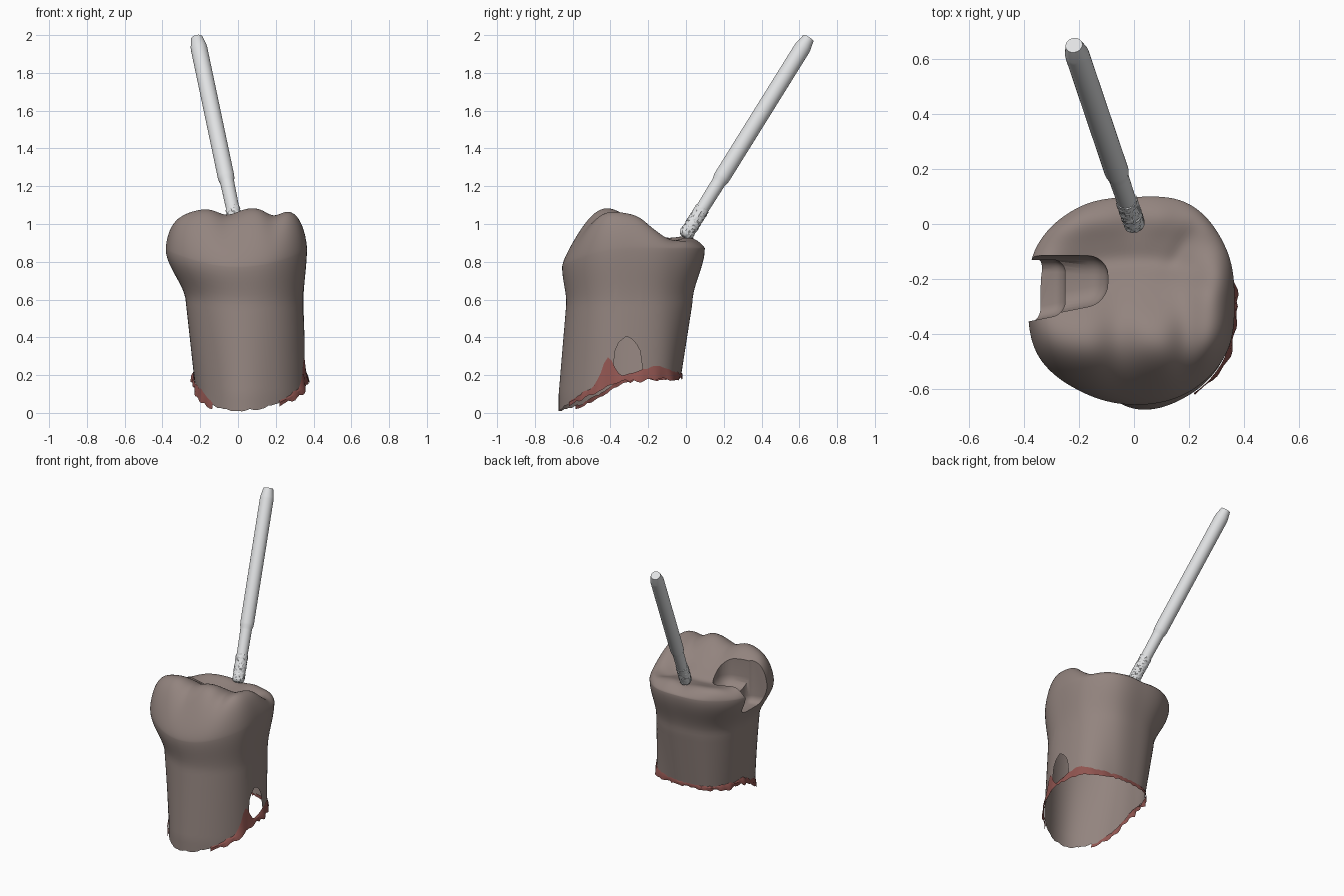
import bpy, bmesh, math, random
from mathutils import Vector

if "Cube" in bpy.data.objects:
    bpy.data.objects.remove(bpy.data.objects["Cube"])

random.seed(4)
CX, CY, SEG = 0.0, -0.28, 120


def material(name, rgb):
    m = bpy.data.materials.new(name)
    m.diffuse_color = (*rgb, 1)
    m.use_nodes = True
    m.node_tree.nodes["Principled BSDF"].inputs["Base Color"].default_value = m.diffuse_color
    return m


ENAMEL = material("tooth brown grey", (0.29, 0.23, 0.21))
GUM = material("gum red", (0.28, 0.09, 0.08))
STEEL = material("light steel", (0.74, 0.75, 0.76))


def make_object(name, bm, mats):
    me = bpy.data.meshes.new(name)
    bm.to_mesh(me)
    bm.free()
    ob = bpy.data.objects.new(name, me)
    bpy.context.collection.objects.link(ob)
    for m in mats:
        me.materials.append(m)
    return ob


def smooth(ob, angle):
    bpy.ops.object.select_all(action='DESELECT')
    ob.select_set(True)
    bpy.context.view_layer.objects.active = ob
    bpy.ops.object.shade_smooth_by_angle(angle=math.radians(angle))


# Polar outlines of the tooth, one radius every 30 degrees
BASE = [.36, .345, .27, .235, .24, .23, .22, .25, .31, .39, .395, .385]
NECK = [.345, .35, .34, .31, .31, .30, .275, .30, .325, .352, .365, .365]
CROWN = [.365, .385, .405, .378, .395, .405, .385, .40, .38, .376, .385, .385]


def radius(table, a):
    u = (a / (2 * math.pi) * 12) % 12
    i, t = int(u), u % 1
    p0, p1, p2, p3 = (table[(i + k) % 12] for k in (-1, 0, 1, 2))
    return p1 + .5 * t * (p2 - p0 + t * (2 * p0 - 5 * p1 + 4 * p2 - p3
                                         + t * (3 * (p1 - p2) + p3 - p0)))


def front(a):
    return max(0.0, -math.sin(a))


def equator(a):
    return .87 - .10 * front(a) ** 2


def wall_radius(a, z):
    n = radius(NECK, a)
    if z < .58:
        t = max(0, (z - .1) / .48)
        return radius(BASE, a) * (1 - t) + n * t
    t = min(1, (z - .58) / (equator(a) - .58))
    return n + (radius(CROWN, a) - n) * t * t * (3 - 2 * t)


def rim(a):
    return .2 - .188 * front(a) ** 1.5


def bell(v, c, w):
    return math.exp(-((v - c) / w) ** 2)


def height(x, y):
    # chewing surface: high front cusps, central groove, low back ridge
    ridge = bell(y, -.43, .22)
    fade = bell(y, -.45, .2)
    cusps = 1 - fade * (.18 * bell(x, -.06, .07) + .2 * bell(x, .19, .06))
    h = .885 + .203 * ridge * cusps * (1 - .1 * bell(x, -.32, .12))
    h += .05 * bell(y, .03, .09) * (1 - .35 * bell(x, .0, .07) - .25 * bell(x, .17, .06))
    h += .02 * bell(x, -.26, .1) * bell(y, -.03, .1)
    h += .05 * bell(x, .29, .1) * bell(y, -.24, .1)
    h += .03 * (bell(x, .32, .09) + bell(x, -.34, .09)) * bell(y, -.16, .1)
    h -= .02 * bell(y, -.14 - .6 * x * x, .05) * (1 - bell(x, .4, .15))
    return h - .012 * bell(x - .5 * (y + .1), .17, .04) * bell(y, -.08, .1)


# Tooth: open root wall with a ragged lower rim, then rounded chewing surface
bm = bmesh.new()
angles = [2 * math.pi * i / SEG for i in range(SEG)]
starts = []
for a in angles:
    z = rim(a)
    y = CY + wall_radius(a, z) * math.sin(a)
    q = 1 - ((y + .31) / .085) ** 2
    if math.cos(a) > 0 and q > 0:              # arched gap in the right wall
        z = max(z, .22 + .18 * math.sqrt(q))
    starts.append(z + random.uniform(-.006, .006))
rings = []
ROWS, TOPS = 26, 36
for r in range(ROWS + 1):
    ring = []
    for a, z0 in zip(angles, starts):
        z = z0 + (equator(a) - z0) * r / ROWS
        k = wall_radius(a, z)
        ring.append(bm.verts.new((CX + k * math.cos(a), CY + k * math.sin(a), z)))
    rings.append(ring)
for r in range(1, TOPS):
    s = math.cos(math.pi / 2 * r / TOPS)
    ring = []
    for a in angles:
        k = radius(CROWN, a) * s
        x, y = CX + k * math.cos(a), CY + k * math.sin(a)
        f = front(a) ** 2
        ze = equator(a)
        lift = (1 - s ** (9 - 5.4 * f)) ** (.65 + .02 * f)
        ring.append(bm.verts.new((x, y, ze + (height(x, y) - ze) * lift)))
    rings.append(ring)
for lo, hi in zip(rings, rings[1:]):
    for i in range(SEG):
        j = (i + 1) % SEG
        bm.faces.new((lo[i], lo[j], hi[j], hi[i]))
for ring, z in ((rings[0], .2), (rings[-1], height(CX, CY))):
    mid = bm.verts.new((CX, CY, z))
    for i in range(SEG):
        bm.faces.new((ring[i], ring[(i + 1) % SEG], mid))
bmesh.ops.recalc_face_normals(bm, faces=bm.faces)
tooth = make_object("tooth", bm, [ENAMEL])


# Stepped cavity cut into the left side of the crown
def cut_box(lo, hi, bevel, slant):
    b = bmesh.new()
    bmesh.ops.create_cube(b, size=1)
    for v in b.verts:
        front_side = v.co.y < 0
        v.co = Vector([lo[k] if v.co[k] < 0 else hi[k] for k in range(3)])
        if front_side:                         # front wall runs inward at a slant
            v.co.y += slant * (v.co.x + .34)
    bmesh.ops.bevel(b, geom=list(b.edges), offset=bevel, segments=6,
                    profile=.5, affect='EDGES')
    cutter = make_object("cavity_cutter", b, [ENAMEL])
    cutter.hide_render = True
    mod = tooth.modifiers.new("cavity", 'BOOLEAN')
    mod.operation, mod.solver, mod.object = 'DIFFERENCE', 'EXACT', cutter
    bpy.context.view_layer.objects.active = tooth
    bpy.ops.object.modifier_apply(modifier=mod.name)
    bpy.data.objects.remove(cutter)


cut_box((-.7, -.345, .74), (-.25, -.13, 1.4), .045, .2)
cut_box((-.45, -.335, .84), (-.095, -.115, 1.4), .07, .2)

# Remove the temporary bottom cap so that the root is hollow
bm = bmesh.new()
bm.from_mesh(tooth.data)
cap = [v for v in bm.verts if v.co.z < .5 and math.hypot(v.co.x - CX, v.co.y - CY) < .05]
bmesh.ops.delete(bm, geom=cap, context='VERTS')
bm.to_mesh(tooth.data)
bm.free()
smooth(tooth, 50)

# Torn gum strip around the root rim, missing at the front middle
bm = bmesh.new()
strip = []
for i, a in enumerate(angles):
    z = rim(a)
    y = CY + wall_radius(a, z) * math.sin(a)
    side = abs(math.cos(a))
    wave = .5 + .5 * math.sin(i * .9) * math.sin(i * .37 + 1)
    top = z + .006 + .012 * side * wave + random.uniform(-.004, .004)
    if math.cos(a) > 0:
        top += .13 * bell(y, -.415, .04) + .04 * bell(y, -.16, .07)
    else:
        top += .03 * bell(y, -.5, .08)
    low = max(0, z - .01 - .024 * wave * side - random.uniform(0, .008))
    flare = .005 + .02 * side * wave
    col = []
    for zz, off in ((top, .003), (z, .004 + flare / 2), (low, flare)):
        rr = wall_radius(a, zz) + off
        col.append(bm.verts.new((CX + rr * math.cos(a), CY + rr * math.sin(a), zz)))
    strip.append(col)
for i in range(SEG):
    c, d = strip[i], strip[(i + 1) % SEG]
    if c[0].co.y < -.5 and -.14 < c[0].co.x < .2:
        continue
    for k in (0, 1):
        bm.faces.new((c[k + 1], d[k + 1], d[k], c[k]))
gum = make_object("gum_remnant", bm, [GUM])
smooth(gum, 30)

# Drill bit: turned profile along a leaning axis (distance, radius)
tip, end = Vector((.004, -.008, .93)), Vector((-.218, .649, 1.985))
axis = end - tip
L = axis.length
turn = axis.to_track_quat('Z', 'Y')


def lathe(name, profile, mat, rough=0, sides=32):
    b = bmesh.new()
    loops = []
    for d, r in profile:
        loop = []
        for i in range(sides):
            a, k = 2 * math.pi * i / sides, r + random.uniform(-rough, rough)
            loop.append(b.verts.new(tip + turn @ Vector((k * math.cos(a), k * math.sin(a), d))))
        loops.append(loop)
    for lo, hi in zip(loops, loops[1:]):
        for i in range(sides):
            j = (i + 1) % sides
            b.faces.new((lo[i], lo[j], hi[j], hi[i]))
    b.faces.new(loops[0][::-1])
    b.faces.new(loops[-1])
    smooth(make_object(name, b, [mat]), 35)


grit = [(0, .02), (.005, .029), (.014, .036)] + [(.02 + .006 * i, .038) for i in range(28)]
lathe("grit_tip", grit, STEEL, rough=.003)
lathe("bit_shank", [(.18, .035), (.34, .037), (.352, .038), (.37, .0425), (.385, .044),
                    (L - .07, .044), (L - .055, .043), (L, .031)], STEEL)
